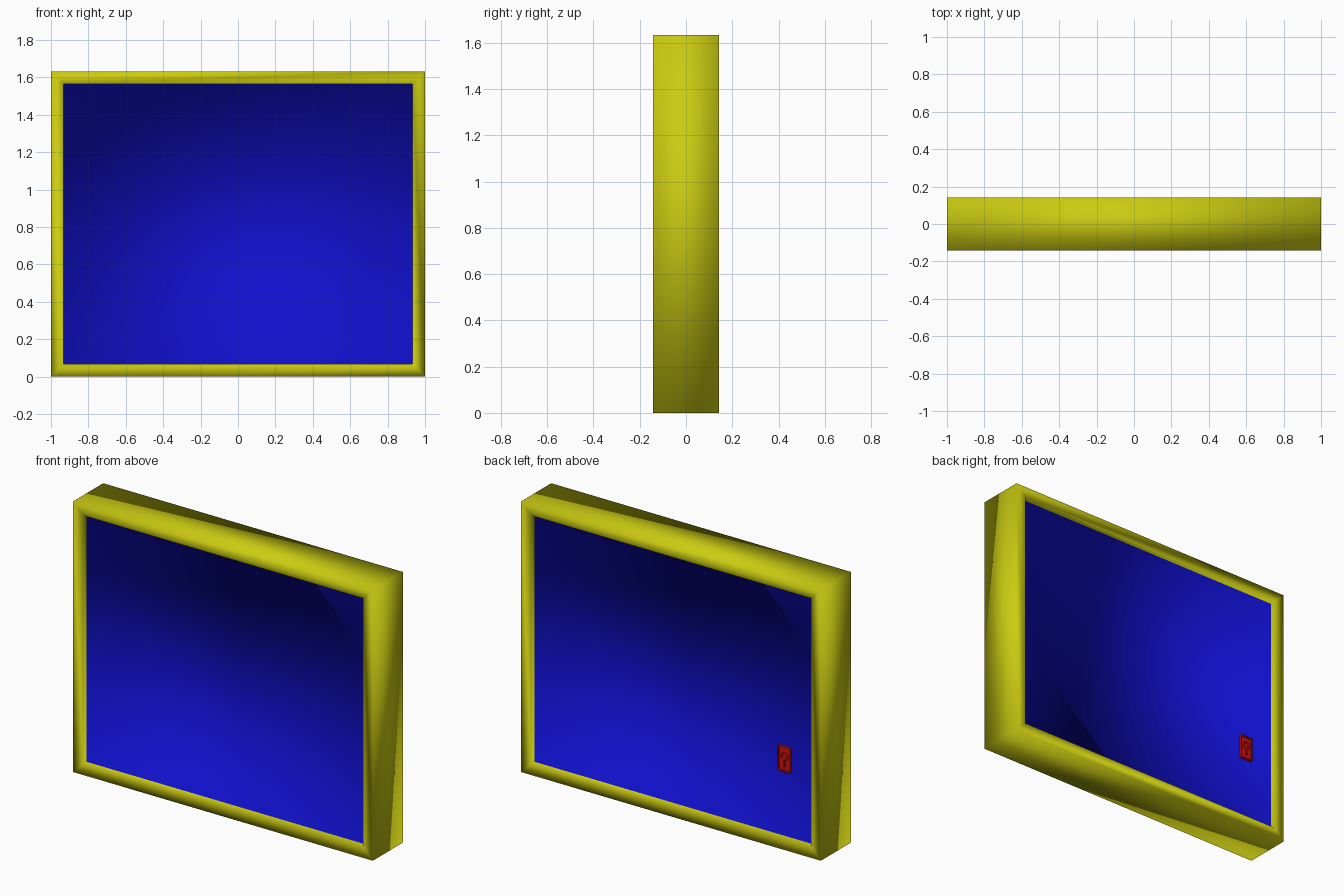
import bpy, bmesh
from mathutils import Matrix, Vector

if "Cube" in bpy.data.objects:
    bpy.data.objects.remove(bpy.data.objects["Cube"])

WIDTH, DEPTH, HEIGHT = 2.0, 0.286, 1.633
RIM, RECESS = 0.095, 0.033


def material(name, rgb):
    m = bpy.data.materials.new(name)
    m.use_nodes = True
    colour = (*rgb, 1.0)
    m.diffuse_color = colour
    m.node_tree.nodes["Principled BSDF"].inputs["Base Color"].default_value = colour
    return m


def add_object(name, bm, mats, smooth):
    mesh = bpy.data.meshes.new(name)
    bmesh.ops.recalc_face_normals(bm, faces=bm.faces)
    for f in bm.faces:
        f.smooth = smooth
    bm.to_mesh(mesh)
    bm.free()
    for m in mats:
        mesh.materials.append(m)
    obj = bpy.data.objects.new(name, mesh)
    bpy.context.collection.objects.link(obj)
    return obj


def box(bm, centre, size):
    place = Matrix.Translation(centre) @ Matrix.Diagonal((*size, 1))
    return bmesh.ops.create_cube(bm, size=1, matrix=place)


yellow = material("yellow", (0.6, 0.6, 0.006))
blue = material("blue", (0.005, 0.005, 0.6))
red = material("red", (0.6, 0.006, 0.005))

# Frame: a smooth-shaded block, with a sunk blue panel on front and back
bm = bmesh.new()
box(bm, Vector((0, 0, HEIGHT / 2)), (WIDTH, DEPTH, HEIGHT))
panels = [f for f in bm.faces if abs(f.normal.y) > 0.9]
bmesh.ops.inset_individual(bm, faces=panels, thickness=RIM)
bmesh.ops.inset_individual(bm, faces=panels, thickness=0, depth=-RECESS)
for f in panels:
    f.material_index = 1
add_object("panel_frame", bm, [yellow, blue], True)

# Small red plate on the back panel, with a raised border
panel_y = DEPTH / 2 - RECESS
plate = Vector((-0.74, panel_y + 0.006, 0.535))
bm = bmesh.new()
box(bm, plate, (0.085, 0.016, 0.15))
bm.normal_update()
outer = [f for f in bm.faces if f.normal.y > 0.9]
bmesh.ops.inset_individual(bm, faces=outer, thickness=0.01)
bmesh.ops.inset_individual(bm, faces=outer, thickness=0.003, depth=-0.006)
add_object("back_plate", bm, [red], False)

# Ring and pin standing on the plate
bpy.ops.mesh.primitive_torus_add(
    major_radius=0.02, minor_radius=0.005, major_segments=24, minor_segments=8,
    location=plate + Vector((0, 0.004, 0.015)), rotation=(1.5708, 0, 0))
ring = bpy.context.object
ring.name = "plate_ring"
ring.data.materials.append(red)
bpy.ops.object.shade_smooth()

bm = bmesh.new()
box(bm, plate + Vector((0, 0.004, -0.025)), (0.01, 0.01, 0.04))
add_object("plate_pin", bm, [red], False)
